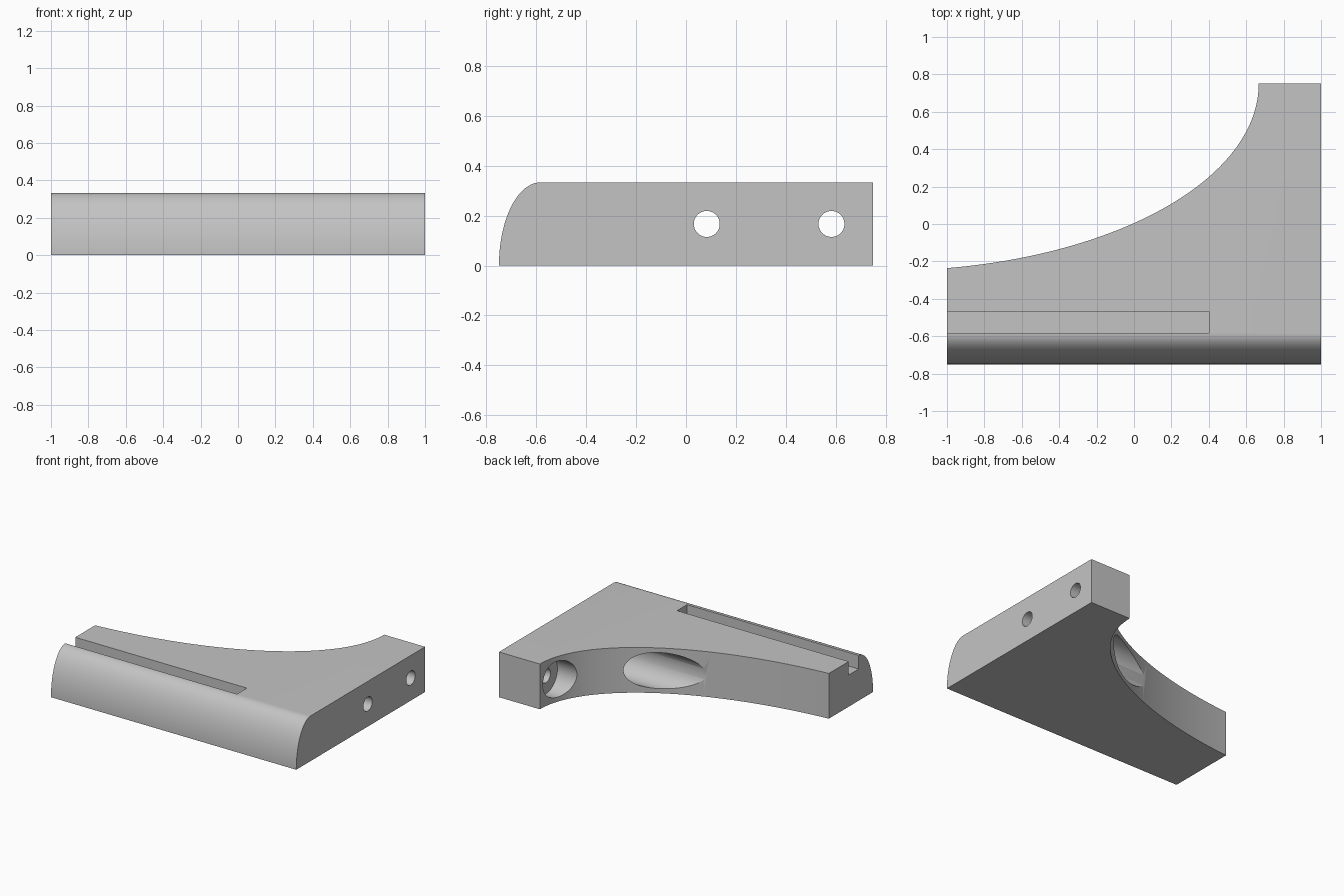
import bpy
import math
from math import pi, sin, cos

cube = bpy.data.objects.get("Cube")
if cube:
    bpy.data.objects.remove(cube, do_unlink=True)

HEIGHT = 1 / 3
BACK = 0.75
NOSE = 1 / 6          # depth of the rounded front edge
MID = HEIGHT / 2

grey = bpy.data.materials.new("light_grey")
grey.use_nodes = True
colour = (0.55, 0.55, 0.55, 1)
grey.diffuse_color = colour
grey.node_tree.nodes["Principled BSDF"].inputs["Base Color"].default_value = colour


def prism(name, profile, offset):
    """Extrude a closed 3D outline along an offset vector."""
    n = len(profile)
    verts = list(profile) + [tuple(a + b for a, b in zip(p, offset)) for p in profile]
    faces = [tuple(reversed(range(n))), tuple(range(n, 2 * n))]
    faces += [(i, (i + 1) % n, (i + 1) % n + n, i + n) for i in range(n)]
    mesh = bpy.data.meshes.new(name)
    mesh.from_pydata(verts, [], faces)
    mesh.materials.append(grey)
    obj = bpy.data.objects.new(name, mesh)
    bpy.context.collection.objects.link(obj)
    return obj


def bore(name, y, radius, x0, x1):
    """Round cutter running along x."""
    ring = [(x0, y + radius * cos(2 * pi * i / 64), MID + radius * sin(2 * pi * i / 64))
            for i in range(64)]
    return prism(name, ring, (x1 - x0, 0, 0))


# Bracket body: side profile with an elliptical front edge
steps = 32
side = [(-1, BACK, 0), (-1, BACK, HEIGHT)]
side += [(-1, -BACK + NOSE - NOSE * sin(pi / 2 * i / steps), HEIGHT * cos(pi / 2 * i / steps))
         for i in range(steps + 1)]
body = prism("bracket_body", side, (2, 0, 0))

# Concave elliptical sweep at the back
sweep = [(-4 / 3 + 2 * cos(2 * pi * i / 192), BACK + sin(2 * pi * i / 192), -0.2)
         for i in range(192)]
cutters = [prism("sweep_cutter", sweep, (0, 0, 0.8))]

# Open-ended slot in the top
slot = [(-1.2, -0.583, HEIGHT - 0.1), (0.4, -0.583, HEIGHT - 0.1),
        (0.4, -0.467, HEIGHT - 0.1), (-1.2, -0.467, HEIGHT - 0.1)]
cutters.append(prism("slot_cutter", slot, (0, 0, 0.3)))

# Two counterbored screw holes
for y in (1 / 12, 7 / 12):
    cutters.append(bore("counterbore_cutter", y, 0.133, -1.2, 0.733))
    cutters.append(bore("screw_hole_cutter", y, 0.052, 0.5, 1.2))

# Make all outlines face outward, then cut
import bmesh
for obj in [body] + cutters:
    bm = bmesh.new()
    bm.from_mesh(obj.data)
    bmesh.ops.recalc_face_normals(bm, faces=bm.faces)
    bm.to_mesh(obj.data)
    bm.free()

bpy.ops.object.select_all(action='DESELECT')
bpy.context.view_layer.objects.active = body
body.select_set(True)
for cutter in cutters:
    cutter.hide_render = True
    mod = body.modifiers.new("cut", 'BOOLEAN')
    mod.operation = 'DIFFERENCE'
    mod.solver = 'EXACT'
    mod.object = cutter
    bpy.ops.object.modifier_apply(modifier=mod.name)
    bpy.data.objects.remove(cutter, do_unlink=True)

bpy.ops.object.shade_smooth_by_angle(angle=math.radians(25))
